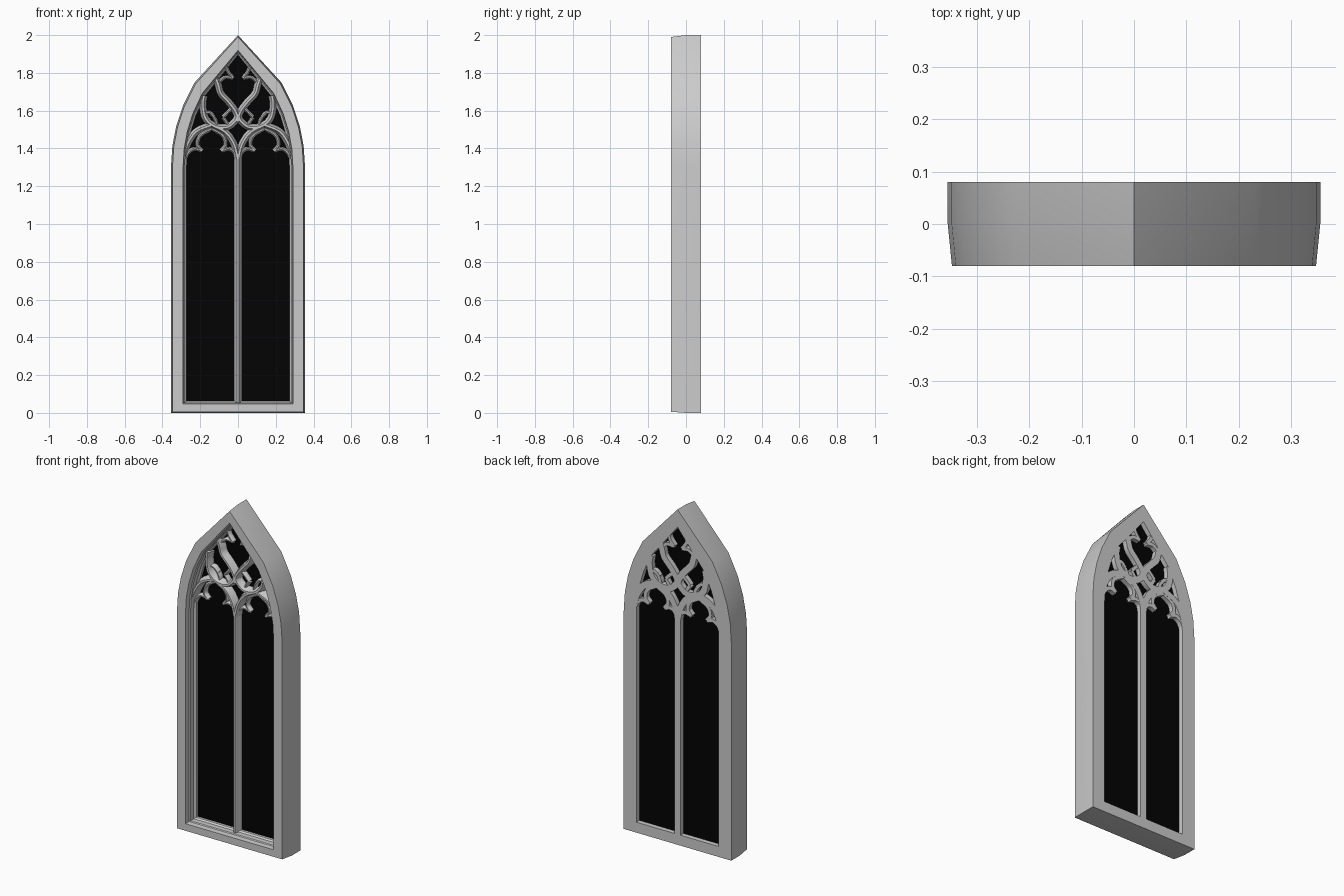
import bpy, bmesh, math
from mathutils import Vector

if "Cube" in bpy.data.objects:
    bpy.data.objects.remove(bpy.data.objects["Cube"])

HALF, SPRING, RISE = 0.355, 1.30, 0.70
RAD = (HALF**2 + RISE**2) / (2 * HALF)
CX = HALF - RAD


def finish(name, bm, angle=35):
    bmesh.ops.remove_doubles(bm, verts=bm.verts, dist=1e-5)
    bmesh.ops.recalc_face_normals(bm, faces=bm.faces)
    me = bpy.data.meshes.new(name)
    bm.to_mesh(me)
    bm.free()
    ob = bpy.data.objects.new(name, me)
    bpy.context.collection.objects.link(ob)
    bpy.ops.object.select_all(action='DESELECT')
    ob.select_set(True)
    bpy.context.view_layer.objects.active = ob
    bpy.ops.object.shade_smooth_by_angle(angle=math.radians(angle))
    return ob


def outline(off):
    """Faceted pointed arch outline, inset evenly from the outer edge."""
    r = RAD - off
    top = math.acos(-CX / r)
    right = [(CX + r * math.cos(top * f), SPRING + r * math.sin(top * f))
             for f in (0, 0.14, 0.27, 0.41, 0.58, 1)]
    right.insert(0, (HALF - off, off * 0.75))
    return right + [(-x, z) for x, z in reversed(right[:-1])]


def skin(bm, rings, closed):
    count = len(rings)
    for i in range(count if closed else count - 1):
        a, b = rings[i], rings[(i + 1) % count]
        for j in range(len(a)):
            k = (j + 1) % len(a)
            bm.faces.new((a[j], a[k], b[k], b[j]))


def smooth_path(pts, steps=6):
    """Smooth curve through a few control points."""
    p = [Vector(q) for q in pts]
    if len(p) == 2:
        return p
    p = [2 * p[0] - p[1]] + p + [2 * p[-1] - p[-2]]
    out = []
    for i in range(1, len(p) - 2):
        a, b, c, d = p[i - 1:i + 3]
        for s in range(steps):
            t = s / steps
            out.append(0.5 * (2 * b + (c - a) * t + (2 * a - 5 * b + 4 * c - d) * t * t
                              + (3 * b - a - 3 * c + d) * t ** 3))
    return out + [p[-2]]


def bar(name, pts, w, front, back=0.08):
    """Stone bar with flat back and stepped, chamfered front."""
    path = smooth_path(pts)
    half = [(w, back), (w, 0.0), (w * 0.75, -0.008), (w * 0.6, front * 0.6), (w * 0.3, front)]
    prof = half + [(-o, y) for o, y in reversed(half)]
    bm = bmesh.new()
    rings = []
    for i, p in enumerate(path):
        t = (path[min(i + 1, len(path) - 1)] - path[max(i - 1, 0)]).normalized()
        rings.append([bm.verts.new((p.x - t.y * o, y, p.y + t.x * o)) for o, y in prof])
    skin(bm, rings, False)
    bm.faces.new(rings[0])
    bm.faces.new(rings[-1])
    return finish(name, bm)


# Outer frame with moulded inner reveal
bm = bmesh.new()
section = [(0, 0.08), (0, 0.0), (0.008, -0.08), (0.064, -0.08), (0.067, -0.05),
           (0.073, -0.045), (0.073, -0.015), (0.083, -0.005), (0.083, 0.08)]
skin(bm, [[bm.verts.new((x, y, z)) for x, z in outline(o)] for o, y in section], True)
finish("frame", bm, 25)

# Dark glass set between the stonework
bm = bmesh.new()
rings = [[bm.verts.new((x, y, z)) for x, z in outline(0.078)] for y in (0.01, 0.052)]
skin(bm, rings, False)
bm.faces.new(rings[0])
bm.faces.new(rings[1])
glass = finish("glass", bm)
mat = bpy.data.materials.new("dark_glass")
mat.diffuse_color = (0.001, 0.001, 0.001, 1)
mat.use_nodes = True
mat.node_tree.nodes["Principled BSDF"].inputs["Base Color"].default_value = mat.diffuse_color
glass.data.materials.append(mat)

# Central mullion
bar("mullion", [(0, 0.04), (0, 1.37)], 0.02, -0.035)

# Tracery, right half; mirrored for the left
MAIN = {
    "top_dagger_side": [(.122, 1.785), (.104, 1.735), (.09, 1.69), (.045, 1.64),
                        (.01, 1.59), (0, 1.54)],
    "side_dagger_side": [(.18, 1.68), (.186, 1.63), (.172, 1.56), (.125, 1.518),
                         (.06, 1.512), (.015, 1.545), (0, 1.58)],
    "light_arch_outer": [(.288, 1.36), (.264, 1.43), (.22, 1.49), (.14, 1.525)],
    "light_arch_inner": [(0, 1.34), (.02, 1.42), (.065, 1.485), (.14, 1.525)],
}
CUSP = {
    "top_cusp_upper": [(.065, 1.855), (.054, 1.81), (.025, 1.772)],
    "top_cusp_lower": [(.11, 1.745), (.07, 1.775), (.025, 1.772)],
    "side_cusp_upper": [(.18, 1.59), (.15, 1.59), (.125, 1.565)],
    "side_cusp_lower": [(.115, 1.515), (.115, 1.54), (.125, 1.565)],
    "side_cusp_inner": [(.03, 1.615), (.055, 1.592), (.08, 1.565)],
    "side_cusp_base": [(.05, 1.515), (.062, 1.54), (.08, 1.565)],
}
for side, s in (("right", 1), ("left", -1)):
    for name, pts in MAIN.items():
        bar(f"{name}_{side}", [(s * x, z) for x, z in pts], 0.019, -0.035)
    for name, pts in CUSP.items():
        bar(f"{name}_{side}", [(s * x, z) for x, z in pts], 0.010, -0.018, 0.079)
    # Trefoil head of each light
    c = 0.14
    for m, tag in ((1, "outer"), (-1, "inner")):
        for name, pts in (("light_shoulder", [(.142, 1.345), (.122, 1.38), (.09, 1.398), (.05, 1.387)]),
                          ("light_lobe", [(.05, 1.387), (.074, 1.42), (.06, 1.468), (0, 1.505)])):
            bar(f"{name}_{tag}_{side}", [(s * (c + m * x), z) for x, z in pts],
                0.011, -0.018, 0.079)
